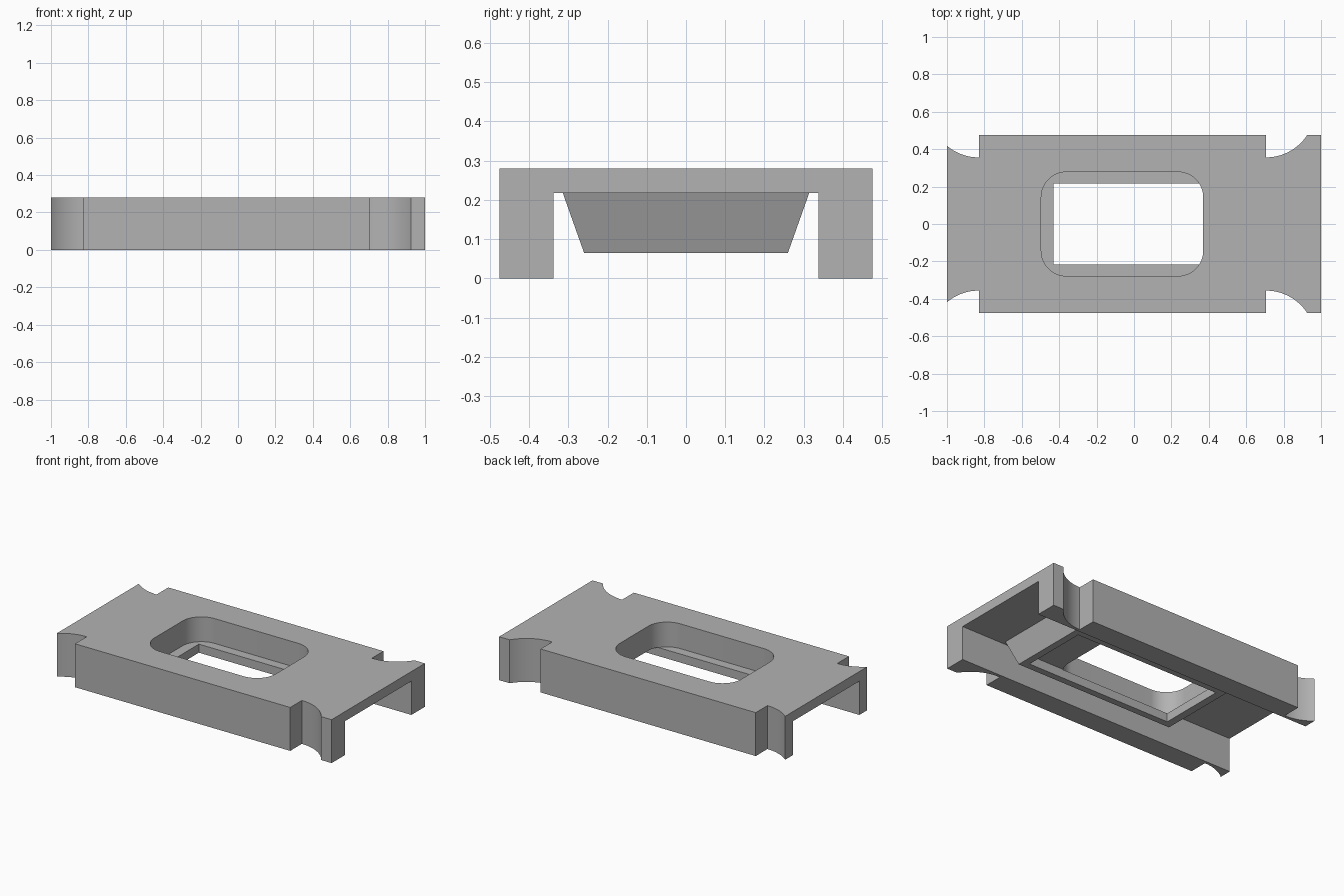
import bpy, bmesh, math

cube = bpy.data.objects.get("Cube")
if cube:
    bpy.data.objects.remove(cube, do_unlink=True)

grey = bpy.data.materials.new("plain_grey")
grey.use_nodes = True
colour = (0.45, 0.45, 0.45, 1)
grey.diffuse_color = colour
grey.node_tree.nodes["Principled BSDF"].inputs["Base Color"].default_value = colour


def loft(name, lower, upper, z0, z1):
    """Closed solid between two matching counter-clockwise outlines."""
    bm = bmesh.new()
    a = [bm.verts.new((x, y, z0)) for x, y in lower]
    b = [bm.verts.new((x, y, z1)) for x, y in upper]
    n = len(a)
    bm.faces.new(a[::-1])
    bm.faces.new(b)
    for i in range(n):
        j = (i + 1) % n
        bm.faces.new((a[i], a[j], b[j], b[i]))
    bmesh.ops.recalc_face_normals(bm, faces=bm.faces)
    mesh = bpy.data.meshes.new(name)
    bm.to_mesh(mesh)
    bm.free()
    mesh.materials.append(grey)
    obj = bpy.data.objects.new(name, mesh)
    bpy.context.collection.objects.link(obj)
    return obj


def rect(x0, x1, y):
    return [(x0, -y), (x1, -y), (x1, y), (x0, y)]


def arc(cx, cy, r, a0, a1, steps=16):
    return [(cx + r * math.cos(a0 + (a1 - a0) * i / steps),
             cy + r * math.sin(a0 + (a1 - a0) * i / steps)) for i in range(steps + 1)]


def combine(target, tool, operation):
    """Apply one boolean and remove its tool."""
    tool.hide_render = True
    mod = target.modifiers.new(operation, "BOOLEAN")
    mod.operation = operation
    mod.solver = "EXACT"
    mod.object = tool
    bpy.context.view_layer.objects.active = target
    bpy.ops.object.modifier_apply(modifier=mod.name)
    bpy.data.objects.remove(tool, do_unlink=True)


# Outer block with a scooped notch at each corner
HALF, TOP, R, WAIST = 0.475, 0.28, 0.264, 0.356
down = -math.pi / 2
right_end = math.asin((WAIST + R - HALF) / R)
left_end = math.acos(0.17 / R)
back = [(1, HALF)]
back += arc(0.705, WAIST + R, R, -right_end, down)
back += [(0.705, HALF), (-0.83, HALF)]
back += arc(-0.83, WAIST + R, R, down, left_end - math.pi)
front = [(x, -y) for x, y in reversed(back)]
body = loft("channel_plate", back + front, back + front, 0, TOP)

# Channel along the underside
channel = rect(-1.2, 1.2, 0.338)
combine(body, loft("channel_cutter", channel, channel, -0.2, 0.218), "DIFFERENCE")

# Tapered boss under the plate, sunk slightly into it
flare = 0.355 * (0.24 - 0.065)
combine(body, loft("boss", rect(-0.48, 0.645, 0.26),
                   rect(-0.48 - flare, 0.645 + flare, 0.26 + flare), 0.065, 0.24), "UNION")

# Rectangular opening from below
opening = rect(-0.431, 0.6, 0.217)
combine(body, loft("opening_cutter", opening, opening, -0.2, 0.122), "DIFFERENCE")

# Rounded window from above, leaving a ledge
window = []
corner = 0.135
x0, x1, yh = -0.496, 0.37, 0.278
for k, (cx, cy) in enumerate(rect(x0 + corner, x1 - corner, yh - corner)):
    start = math.pi + k * math.pi / 2
    window += arc(cx, cy, corner, start, start + math.pi / 2)
combine(body, loft("window_cutter", window, window, 0.12, 0.5), "DIFFERENCE")

# Smooth the curved scoops and window corners, keep edges sharp
bpy.ops.object.select_all(action="DESELECT")
body.select_set(True)
bpy.context.view_layer.objects.active = body
bpy.ops.object.shade_smooth_by_angle(angle=math.radians(25))
